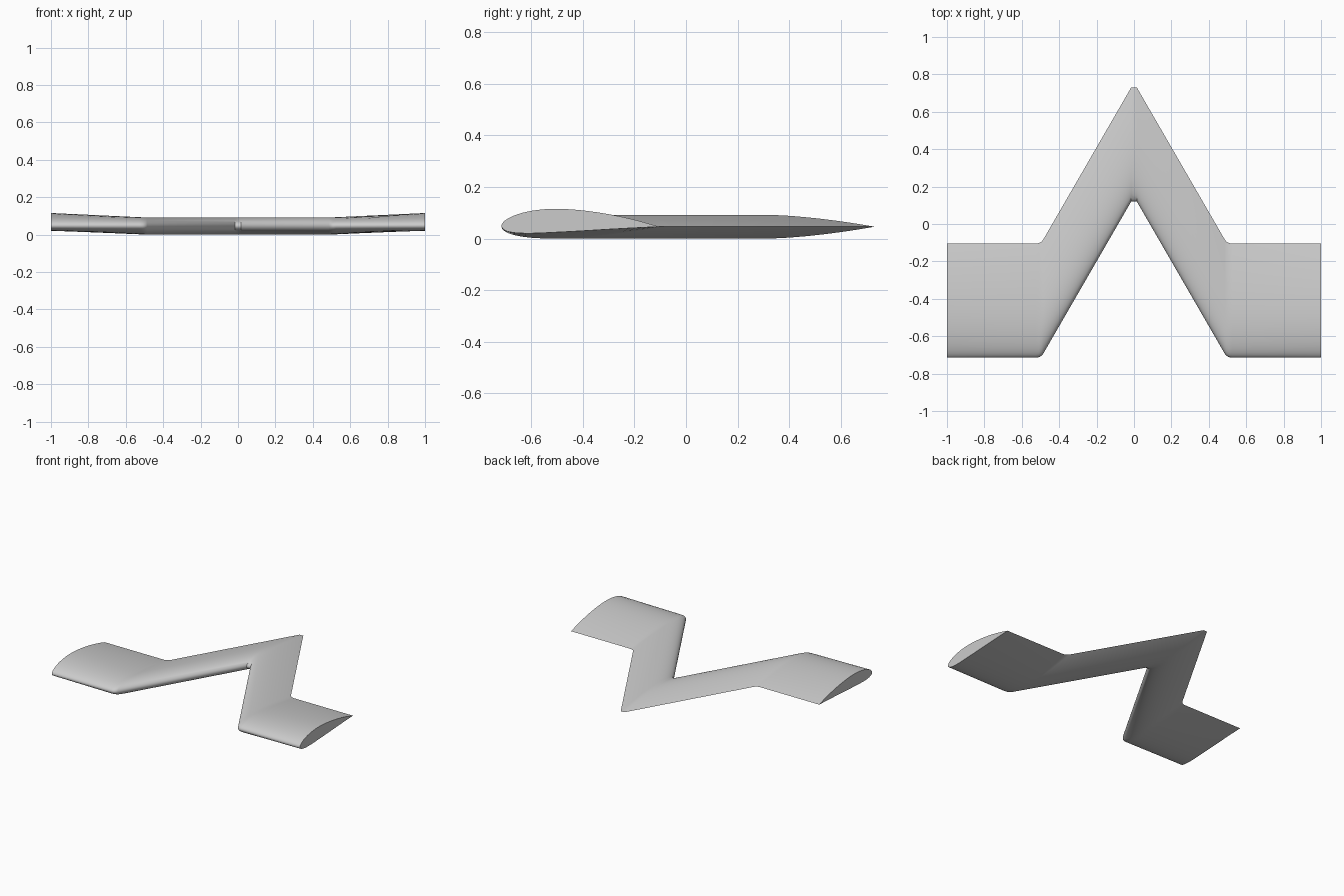
import bpy
import bmesh
import math

cube = bpy.data.objects.get("Cube")
if cube:
    bpy.data.objects.remove(cube, do_unlink=True)

CHORD = 0.61
MID_Z = 0.046
STEPS = 28


def airfoil(camber):
    """Closed section loop (y, z): trailing edge, over the top, back along the bottom."""
    def point(t, side):
        x = 0.5 * (1 - math.cos(math.pi * t))
        half = 0.75 * (0.2969 * math.sqrt(x) - 0.126 * x - 0.3516 * x**2
                       + 0.2843 * x**3 - 0.1036 * x**4)
        p = 0.4
        if x < p:
            mean = camber / p**2 * (2 * p * x - x * x)
            slope = 2 * camber / p**2 * (p - x)
        else:
            mean = camber / (1 - p)**2 * (1 - 2 * p + 2 * p * x - x * x)
            slope = 2 * camber / (1 - p)**2 * (p - x)
        a = math.atan(slope)
        return ((x - side * half * math.sin(a)) * CHORD,
                (mean + side * half * math.cos(a)) * CHORD)
    top = [point(1 - i / STEPS, 1) for i in range(STEPS + 1)]
    bottom = [point(i / STEPS, -1) for i in range(1, STEPS)]
    return top + bottom


# Leading edge path of one half, from the centre to the tip
half_path = [(0.015, 0.12), (0.485, -0.693), (0.495, -0.705),
             (0.508, -0.712), (0.525, -0.715), (1.0, -0.715)]
path = [(-x, y) for x, y in reversed(half_path)] + half_path

# Loft the sections, with camber growing along the outer panels
bm = bmesh.new()
rings = []
for x, lead in path:
    camber = 0.04 * max(0, (abs(x) - 0.5) / 0.5)
    rings.append([bm.verts.new((x, lead + y, MID_Z + z)) for y, z in airfoil(camber)])
for a, b in zip(rings, rings[1:]):
    n = len(a)
    for i in range(n):
        j = (i + 1) % n
        bm.faces.new((a[i], a[j], b[j], b[i]))
bm.faces.new(rings[0])
bm.faces.new(rings[-1])
bmesh.ops.recalc_face_normals(bm, faces=bm.faces)

mesh = bpy.data.meshes.new("wing")
bm.to_mesh(mesh)
bm.free()
wing = bpy.data.objects.new("wing", mesh)
bpy.context.collection.objects.link(wing)

# Light grey finish
mat = bpy.data.materials.new("light_grey")
mat.use_nodes = True
colour = (0.6, 0.6, 0.6, 1)
mat.diffuse_color = colour
mat.node_tree.nodes["Principled BSDF"].inputs["Base Color"].default_value = colour
mesh.materials.append(mat)

bpy.context.view_layer.objects.active = wing
wing.select_set(True)
bpy.ops.object.shade_smooth_by_angle(angle=math.radians(35))
